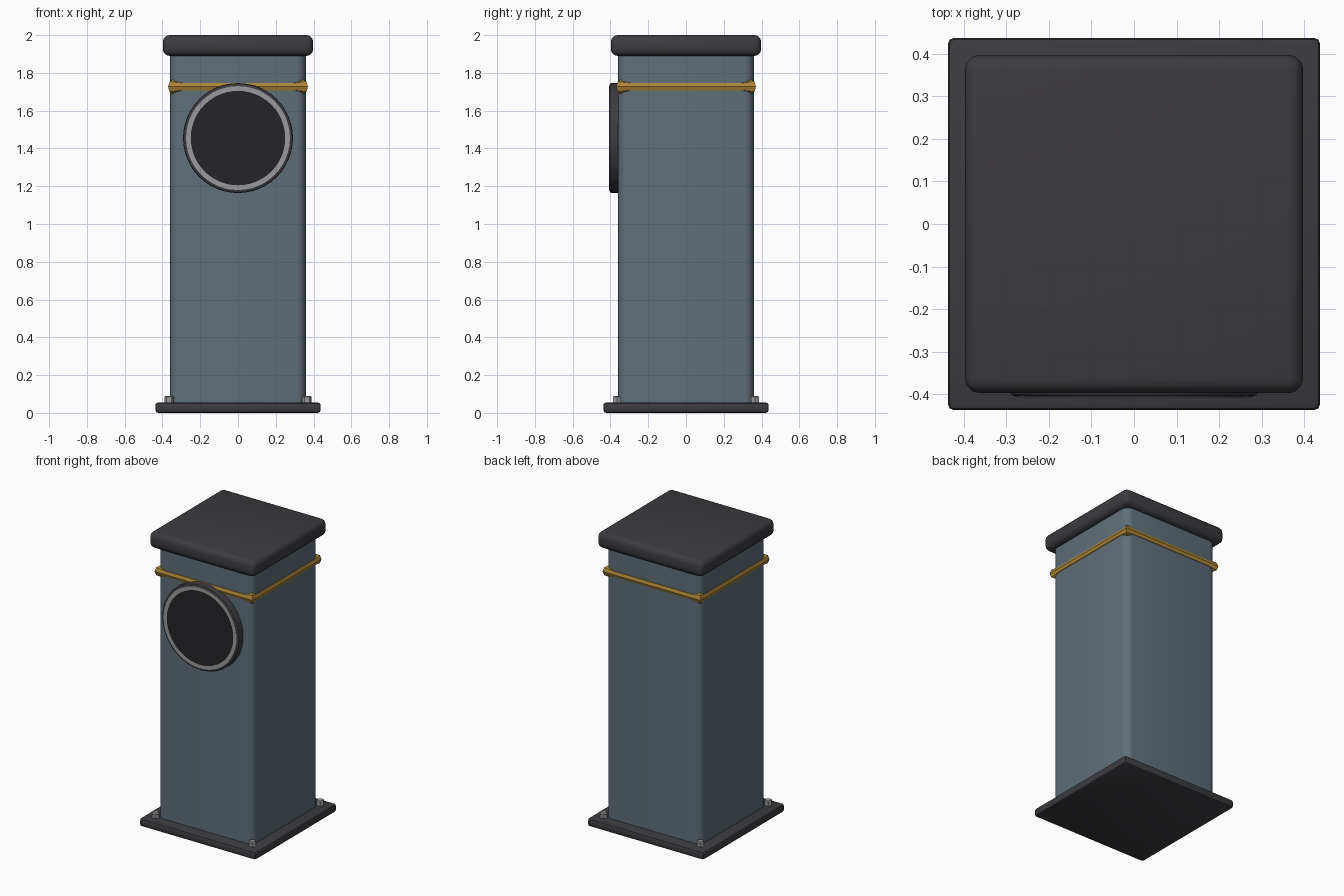
import bpy, bmesh
from math import cos, sin, pi, radians
from mathutils import Matrix, Vector

if "Cube" in bpy.data.objects:
    bpy.data.objects.remove(bpy.data.objects["Cube"])


def material(name, rgb):
    m = bpy.data.materials.new(name)
    m.diffuse_color = (*rgb, 1)
    m.use_nodes = True
    m.node_tree.nodes["Principled BSDF"].inputs["Base Color"].default_value = m.diffuse_color
    return m


DARK = material("dark_metal", (0.045, 0.043, 0.05))
BLUE = material("slate_blue", (0.115, 0.16, 0.19))
GOLD = material("brass", (0.42, 0.24, 0.04))
STEEL = material("steel", (0.33, 0.33, 0.34))
BLACK = material("black_face", (0.018, 0.018, 0.02))


def finish(name, bm, mat, smooth=True):
    bmesh.ops.recalc_face_normals(bm, faces=bm.faces)
    me = bpy.data.meshes.new(name)
    bm.to_mesh(me)
    bm.free()
    ob = bpy.data.objects.new(name, me)
    bpy.context.collection.objects.link(ob)
    me.materials.append(mat)
    if smooth:
        bpy.ops.object.select_all(action='DESELECT')
        ob.select_set(True)
        bpy.context.view_layer.objects.active = ob
        bpy.ops.object.shade_smooth_by_angle(angle=radians(35))
    return ob


def box(name, half, z0, z1, bevel, segments, mat, vertical_only=False):
    bm = bmesh.new()
    bmesh.ops.create_cube(bm, size=1, matrix=Matrix.Translation((0, 0, (z0 + z1) / 2))
                          @ Matrix.Diagonal((2 * half, 2 * half, z1 - z0, 1)))
    edges = [e for e in bm.edges if not vertical_only
             or abs(e.verts[0].co.z - e.verts[1].co.z) > 0.1]
    bmesh.ops.bevel(bm, geom=edges, offset=bevel, segments=segments, profile=0.5, affect='EDGES')
    return finish(name, bm, mat)


def lathe(name, profile, matrix, mat, sides, closed=False):
    """Spin (radius, height) points round local z."""
    bm = bmesh.new()
    rings = [[bm.verts.new(matrix @ Vector((r * cos(2 * pi * i / sides), r * sin(2 * pi * i / sides), h)))
              for i in range(sides)] for r, h in profile]
    pairs = list(zip(rings, rings[1:]))
    if closed:
        pairs.append((rings[-1], rings[0]))
    else:
        bm.faces.new(rings[0])
        bm.faces.new(rings[-1])
    for a, b in pairs:
        for i in range(sides):
            j = (i + 1) % sides
            bm.faces.new((a[i], a[j], b[j], b[i]))
    return finish(name, bm, mat)


# Base plate, column and cap
box("base_plate", 0.438, 0.0, 0.055, 0.015, 2, DARK)
box("column", 0.359, 0.05, 1.9, 0.05, 4, BLUE, vertical_only=True)
box("cap", 0.398, 1.89, 2.0, 0.035, 3, DARK)

# Brass band: octagonal rail round the column with enlarged corners
bm = bmesh.new()
c, r, inset = 0.343, 0.027, 0.05
rings = []
for k in range(4):
    rot = Matrix.Rotation(k * pi / 2, 3, 'Z')
    for pos, out, size in (((c, c - inset), (1, 0), 1),
                           ((c, c), (0.7071, 0.7071), 1.414),
                           ((c - inset, c), (0, 1), 1)):
        rings.append([bm.verts.new(rot @ Vector((
            pos[0] + out[0] * r * size * cos(a), pos[1] + out[1] * r * size * cos(a),
            1.727 + r * size * sin(a)))) for a in [2 * pi * i / 8 for i in range(8)]])
for a, b in zip(rings, rings[1:] + rings[:1]):
    for i in range(8):
        j = (i + 1) % 8
        bm.faces.new((a[i], a[j], b[j], b[i]))
finish("band", bm, GOLD)

# Round panel on the front: housing, steel bezel and black face
front = Matrix.Translation((0, -0.35, 1.455)) @ Matrix.Rotation(pi / 2, 4, 'X')
lathe("panel_housing", [(0.291, 0), (0.291, 0.045), (0.288, 0.052), (0.278, 0.056), (0.1, 0.056)],
      front, DARK, 48)
lathe("panel_bezel", [(0.25, 0.05), (0.275, 0.05), (0.275, 0.058), (0.25, 0.058)],
      front, STEEL, 48, closed=True)
lathe("panel_face", [(0.25, 0.05), (0.25, 0.057)], front, BLACK, 48)

# Hexagonal bolts on the base corners
for i, (sx, sy) in enumerate(((1, 1), (-1, 1), (-1, -1), (1, -1))):
    lathe(f"bolt_{i + 1}", [(0.025, 0.05), (0.025, 0.083), (0.019, 0.09)],
          Matrix.Translation((sx * 0.365, sy * 0.365, 0)), STEEL, 6)
